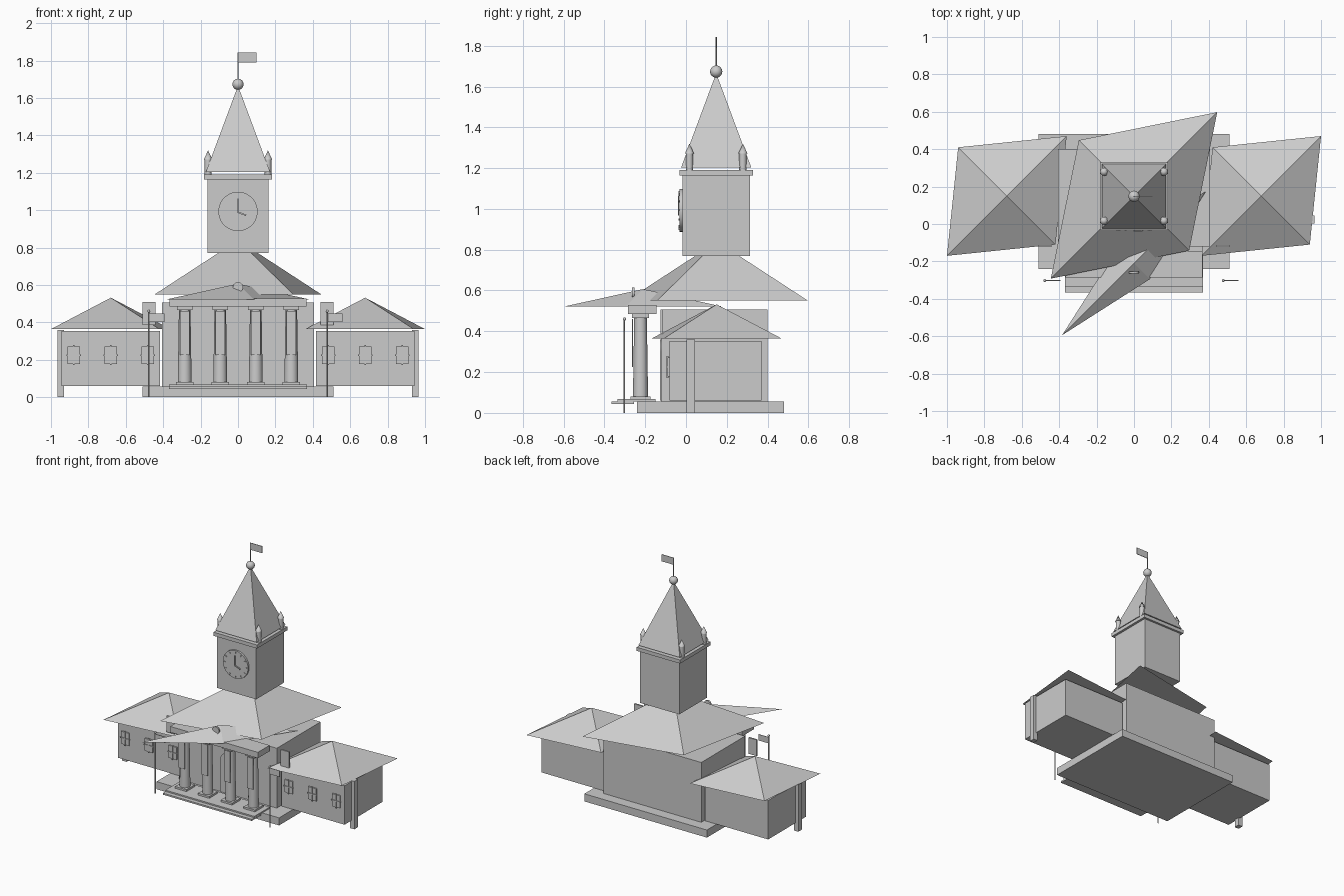
import bpy, bmesh, math
from mathutils import Matrix

if "Cube" in bpy.data.objects:
    bpy.data.objects.remove(bpy.data.objects["Cube"])

CY = 0.148  # depth centre of tower and wings


def finish(name, bm, smooth=False):
    bmesh.ops.recalc_face_normals(bm, faces=bm.faces)
    me = bpy.data.meshes.new(name)
    bm.to_mesh(me)
    bm.free()
    ob = bpy.data.objects.new(name, me)
    bpy.context.collection.objects.link(ob)
    if smooth:
        bpy.ops.object.select_all(action='DESELECT')
        ob.select_set(True)
        bpy.context.view_layer.objects.active = ob
        bpy.ops.object.shade_smooth_by_angle(angle=math.radians(35))
    return ob


def box(name, x0, x1, y0, y1, z0, z1, spin=0):
    bm = bmesh.new()
    bmesh.ops.create_cube(bm, size=1)
    bmesh.ops.scale(bm, vec=(x1 - x0, y1 - y0, z1 - z0), verts=bm.verts)
    bmesh.ops.rotate(bm, matrix=Matrix.Rotation(spin, 3, 'Y'), verts=bm.verts)
    bmesh.ops.translate(bm, vec=((x0 + x1) / 2, (y0 + y1) / 2, (z0 + z1) / 2), verts=bm.verts)
    return finish(name, bm)


def cyl(name, x, y, z0, z1, r0, r1, seg=24):
    bm = bmesh.new()
    bmesh.ops.create_cone(bm, cap_ends=True, segments=seg, radius1=r0, radius2=r1, depth=z1 - z0)
    bmesh.ops.remove_doubles(bm, verts=bm.verts, dist=1e-5)
    bmesh.ops.translate(bm, vec=(x, y, (z0 + z1) / 2), verts=bm.verts)
    return finish(name, bm, True)


def disc(name, x, y0, y1, z, r, seg=32):
    bm = bmesh.new()
    bmesh.ops.create_cone(bm, cap_ends=True, segments=seg, radius1=r, radius2=r, depth=y1 - y0)
    bmesh.ops.rotate(bm, matrix=Matrix.Rotation(math.pi / 2, 3, 'X'), verts=bm.verts)
    bmesh.ops.translate(bm, vec=(x, (y0 + y1) / 2, z), verts=bm.verts)
    return finish(name, bm, True)


def ball(name, x, y, z, r):
    bm = bmesh.new()
    bmesh.ops.create_uvsphere(bm, u_segments=20, v_segments=12, radius=r)
    bmesh.ops.translate(bm, vec=(x, y, z), verts=bm.verts)
    return finish(name, bm, True)


def roof(name, x, y, z0, z1, a, b):
    """Four-sided pyramid with half diagonals a along (1,1) and b along (-1,1)."""
    bm = bmesh.new()
    base = [bm.verts.new((x + dx, y + dy, z0)) for dx, dy in ((a, a), (-b, b), (-a, -a), (b, -b))]
    top = bm.verts.new((x, y, z1))
    bm.faces.new(base)
    for i in range(4):
        bm.faces.new((base[i], base[(i + 1) % 4], top))
    return finish(name, bm)


# Plinth, hall and roof
box("plinth", -0.51, 0.51, -0.24, 0.48, 0, 0.057)
box("main_hall", -0.407, 0.407, -0.12, 0.40, 0.057, 0.507)
roof("main_roof", 0, 0.153, 0.55, 0.84, 0.445, 0.295)

# Wings with windows and corner posts
for s, side in ((-1, "left"), (1, "right")):
    c = s * 0.68
    box(side + "_wing", c - 0.263, c + 0.263, -0.08, 0.37, 0.06, 0.353)
    roof(side + "_wing_roof", c, 0.15, 0.364, 0.532, 0.32, 0.26)
    p = s * 0.948
    box(side + "_post", p - 0.018, p + 0.018, 0.003, 0.045, 0, 0.36)
    for i in (-1, 0, 1):
        w = c + i * 0.198
        box(side + "_window", w - 0.033, w + 0.033, -0.09, -0.078, 0.178, 0.272)
        box(side + "_window_mullion", w - 0.004, w + 0.004, -0.095, -0.085, 0.172, 0.278)
        box(side + "_window_bar", w - 0.038, w + 0.038, -0.095, -0.085, 0.221, 0.229)

# Portico steps, columns, beam and pediment
box("lower_step", -0.37, 0.37, -0.365, -0.255, 0.044, 0.056)
box("upper_step", -0.37, 0.37, -0.335, -0.15, 0.057, 0.067)
for x in (-0.285, -0.095, 0.095, 0.285):
    box("column_base", x - 0.047, x + 0.047, -0.273, -0.173, 0.062, 0.081)
    cyl("column", x, -0.223, 0.08, 0.467, 0.037, 0.031)
    box("column_capital", x - 0.042, x + 0.042, -0.265, -0.181, 0.465, 0.484)
    box("column_banner", x - 0.025, x + 0.025, -0.265, -0.259, 0.225, 0.46)
box("portico_beam", -0.365, 0.365, -0.285, -0.145, 0.484, 0.528)
roof("pediment", 0, -0.21, 0.522, 0.607, 0.385, 0.085)
disc("pediment_medallion", 0, -0.265, -0.253, 0.588, 0.027)

# Door and high panels
box("door", -0.06, 0.06, -0.128, -0.118, 0.06, 0.30)
disc("door_arch", 0, -0.128, -0.118, 0.30, 0.06)
for x in (-0.475, 0.475):
    box("high_panel", x - 0.035, x + 0.035, -0.124, -0.112, 0.387, 0.508)

# Clock tower
box("tower", -0.163, 0.163, CY - 0.165, CY + 0.165, 0.77, 1.168)
box("tower_cornice", -0.181, 0.181, CY - 0.181, CY + 0.181, 1.163, 1.19)
roof("spire", 0, CY, 1.203, 1.665, 0.172, 0.172)
for sx in (-1, 1):
    for sy in (-1, 1):
        x, y = sx * 0.16, CY + sy * 0.131
        cyl("pinnacle", x, y, 1.19, 1.275, 0.018, 0.018, 12)
        cyl("pinnacle_tip", x, y, 1.272, 1.32, 0.022, 0, 12)

# Clock face, hour marks and hands
KZ = 0.993
disc("clock_face", 0, -0.031, -0.015, KZ, 0.105, 40)
for i in range(12):
    t = i * math.pi / 6
    x, z = 0.09 * math.sin(t), KZ + 0.09 * math.cos(t)
    box("hour_mark", x - 0.003, x + 0.003, -0.036, -0.029, z - 0.006, z + 0.006, t)
box("minute_hand", -0.004, 0.004, -0.04, -0.034, KZ - 0.005, KZ + 0.07)
box("hour_hand", -0.004, 0.045, -0.04, -0.034, KZ - 0.016, KZ - 0.008, math.radians(20))

# Finial and top flag
ball("finial_ball", 0, CY, 1.673, 0.03)
cyl("top_flagpole", 0, CY, 1.69, 1.842, 0.003, 0.003, 8)
box("top_flag", 0, 0.098, CY - 0.002, CY + 0.002, 1.79, 1.842)

# Ground flagpoles
for x in (-0.477, 0.477):
    cyl("flagpole", x, -0.302, 0, 0.46, 0.004, 0.004, 8)
    ball("flagpole_knob", x, -0.302, 0.46, 0.008)
    box("flag", x, x + 0.083, -0.304, -0.300, 0.402, 0.448)
